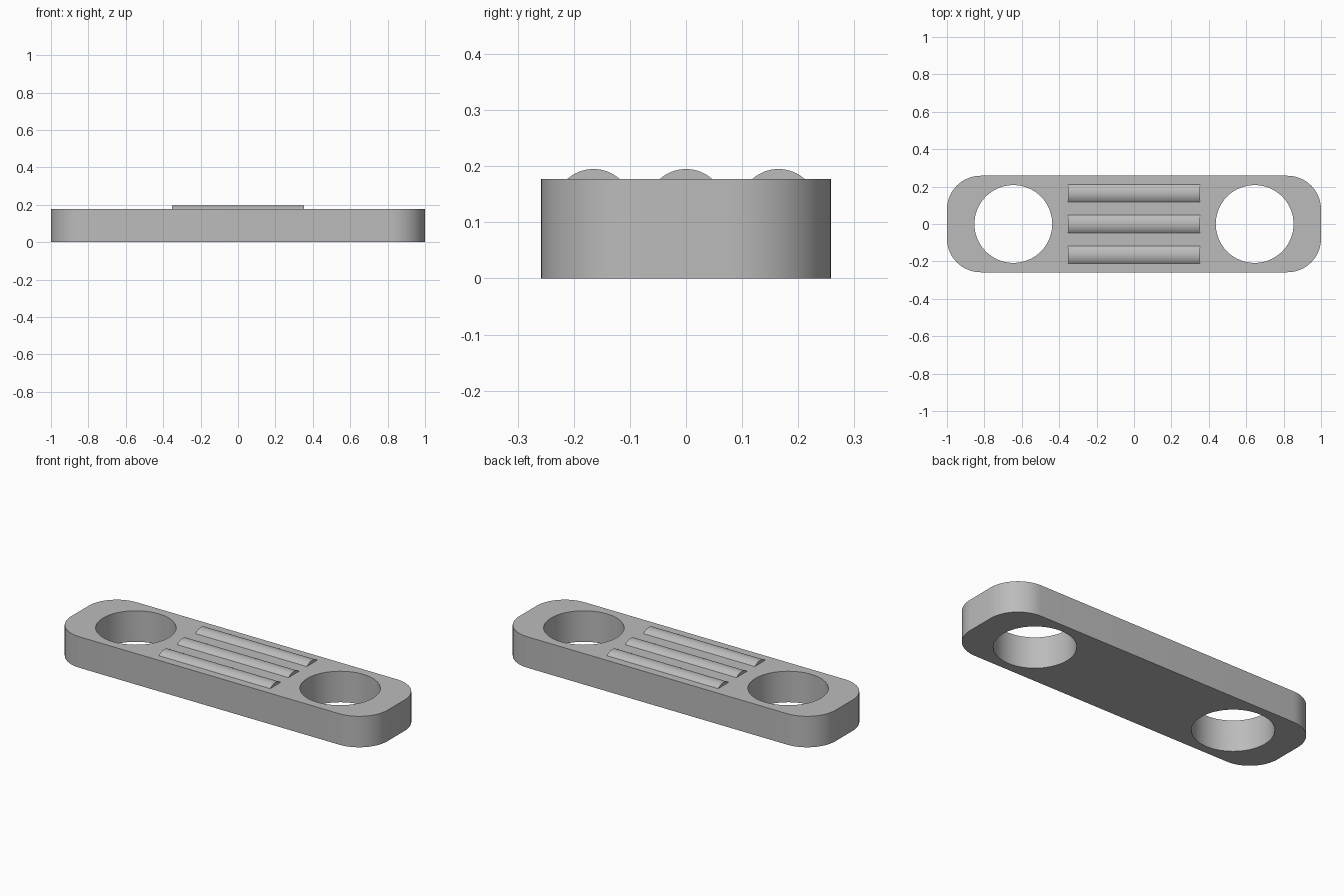
import bpy, bmesh, math

if "Cube" in bpy.data.objects:
    bpy.data.objects.remove(bpy.data.objects["Cube"])

HALF_X, HALF_Y, HEIGHT, CORNER = 1.0, 0.258, 0.177, 0.18

grey = bpy.data.materials.new("plain_grey")
grey.use_nodes = True
colour = (0.5, 0.5, 0.5, 1)
grey.diffuse_color = colour
grey.node_tree.nodes["Principled BSDF"].inputs["Base Color"].default_value = colour


def arc(cx, cy, r, start, end, steps):
    angles = [start + (end - start) * i / steps for i in range(steps + 1)]
    return [(cx + r * math.cos(a), cy + r * math.sin(a)) for a in angles]


def prism(name, points, vector):
    """Extrude a closed outline of 3D points along a vector."""
    bm = bmesh.new()
    face = bm.faces.new([bm.verts.new(p) for p in points])
    new = bmesh.ops.extrude_face_region(bm, geom=[face])["geom"]
    bmesh.ops.translate(bm, vec=vector, verts=[v for v in new if isinstance(v, bmesh.types.BMVert)])
    bmesh.ops.recalc_face_normals(bm, faces=bm.faces)
    mesh = bpy.data.meshes.new(name)
    bm.to_mesh(mesh)
    bm.free()
    mesh.materials.append(grey)
    obj = bpy.data.objects.new(name, mesh)
    bpy.context.collection.objects.link(obj)
    return obj


def smooth(obj):
    bpy.ops.object.select_all(action="DESELECT")
    obj.select_set(True)
    bpy.context.view_layer.objects.active = obj
    bpy.ops.object.shade_smooth_by_angle(angle=math.radians(30))


# Plate with rounded corners
outline = []
for i, (sx, sy) in enumerate([(1, 1), (-1, 1), (-1, -1), (1, -1)]):
    outline += arc(sx * (HALF_X - CORNER), sy * (HALF_Y - CORNER), CORNER,
                   i * math.pi / 2, (i + 1) * math.pi / 2, 16)
plate = prism("plate", [(x, y, 0) for x, y in outline], (0, 0, HEIGHT))

# Round through-holes at both ends
for side, x in (("left", 0.645), ("right", -0.645)):
    circle = arc(x, 0, 0.208, 0, 2 * math.pi, 64)[:-1]
    cutter = prism(side + "_hole_cutter", [(px, py, -0.1) for px, py in circle], (0, 0, 0.5))
    cut = plate.modifiers.new(side + "_hole", "BOOLEAN")
    cut.operation, cut.solver, cut.object = "DIFFERENCE", "EXACT", cutter
    bpy.context.view_layer.objects.active = plate
    bpy.ops.object.modifier_apply(modifier=cut.name)
    bpy.data.objects.remove(cutter)
smooth(plate)

# Three raised grip ridges with a shallow round profile
RADIUS, TOP = 0.07, 0.195
spread = math.acos((HEIGHT - TOP + RADIUS) / RADIUS)
for name, y in (("front", -0.165), ("middle", 0), ("back", 0.165)):
    bow = arc(y, TOP - RADIUS, RADIUS, math.pi / 2 - spread, math.pi / 2 + spread, 16)
    smooth(prism(name + "_grip_ridge", [(-0.352, py, pz) for py, pz in bow], (0.704, 0, 0)))
